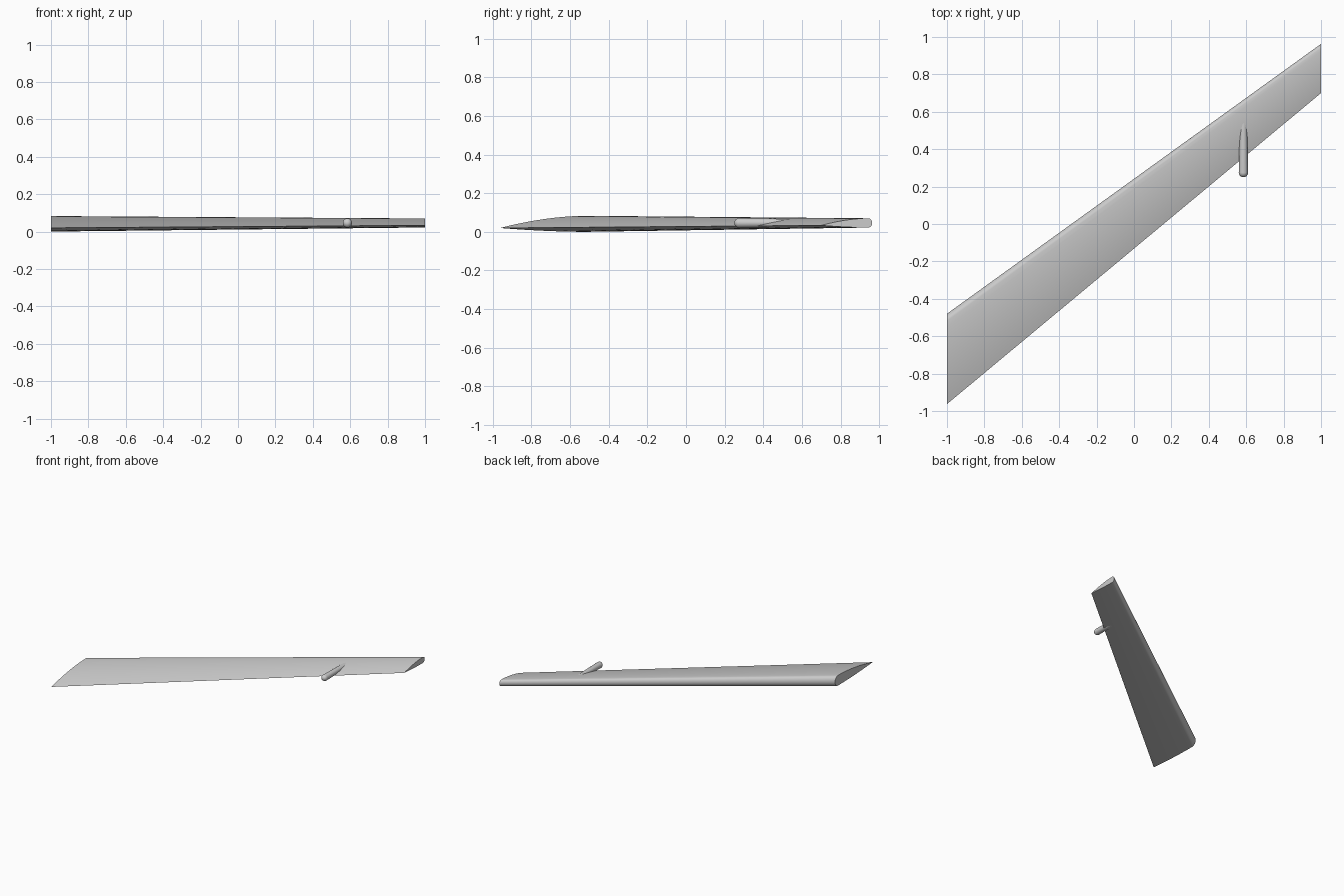
import bpy
import bmesh
from math import sin, cos, pi, radians

cube = bpy.data.objects.get("Cube")
if cube:
    bpy.data.objects.remove(cube, do_unlink=True)

grey = bpy.data.materials.new("plain grey")
grey.use_nodes = True
grey.diffuse_color = (0.6, 0.6, 0.6, 1)
grey.node_tree.nodes["Principled BSDF"].inputs["Base Color"].default_value = (0.6, 0.6, 0.6, 1)


def finish(name, bm, angle):
    """Turn a bmesh into a smooth shaded grey object."""
    bmesh.ops.recalc_face_normals(bm, faces=bm.faces)
    mesh = bpy.data.meshes.new(name)
    bm.to_mesh(mesh)
    bm.free()
    mesh.materials.append(grey)
    obj = bpy.data.objects.new(name, mesh)
    bpy.context.collection.objects.link(obj)
    bpy.ops.object.select_all(action="DESELECT")
    bpy.context.view_layer.objects.active = obj
    obj.select_set(True)
    bpy.ops.object.shade_smooth_by_angle(angle=radians(angle))
    return obj


# Wing section: sharp front edge, arched top, half-round back, nearly flat belly
EDGE, BACK, STEPS = 0.24, 0.92, 14
section = []
for i in range(STEPS):
    t = i / STEPS
    section.append((BACK * t, EDGE + (1 - EDGE) * (1 - (1 - t) ** 1.8)))
for i in range(STEPS + 1):
    a = pi / 2 - pi * i / STEPS
    section.append((BACK + (1 - BACK) * cos(a), 0.5 + 0.5 * sin(a)))
for i in range(1, STEPS):
    t = 1 - i / STEPS
    section.append((BACK * t, EDGE * (1 - t) ** 1.8))


def station(bm, x, front, back, low, high):
    return [bm.verts.new((x, front + u * (back - front), low + v * (high - low)))
            for u, v in section]


# Swept, tapered wing lofted from root to tip
bm = bmesh.new()
root = station(bm, -1, -0.963, -0.48, 0, 0.083)
tip = station(bm, 1, 0.70, 0.963, 0.022, 0.07)
for i in range(len(section)):
    j = (i + 1) % len(section)
    bm.faces.new((root[i], root[j], tip[j], tip[i]))
bm.faces.new(root)
bm.faces.new(tip)
finish("wing", bm, 30)

# Round-nosed pod running into the front edge of the wing
NOSE, TAIL, RADIUS, SIDES = 0.25, 0.56, 0.025, 24
bm = bmesh.new()
outline = [(NOSE + RADIUS * (1 - cos(a)), RADIUS * sin(a))
           for a in (pi / 2 * k / 8 for k in range(1, 9))]
outline.append((TAIL, RADIUS * 0.8))
rings = [[bm.verts.new((0.585 + r * cos(2 * pi * k / SIDES), y,
                        0.046 + r * sin(2 * pi * k / SIDES)))
          for k in range(SIDES)] for y, r in outline]
for a, b in zip(rings, rings[1:]):
    for k in range(SIDES):
        n = (k + 1) % SIDES
        bm.faces.new((a[k], a[n], b[n], b[k]))
bm.faces.new(rings[0])
bm.faces.new(rings[-1])
finish("leading_edge_pod", bm, 40)
